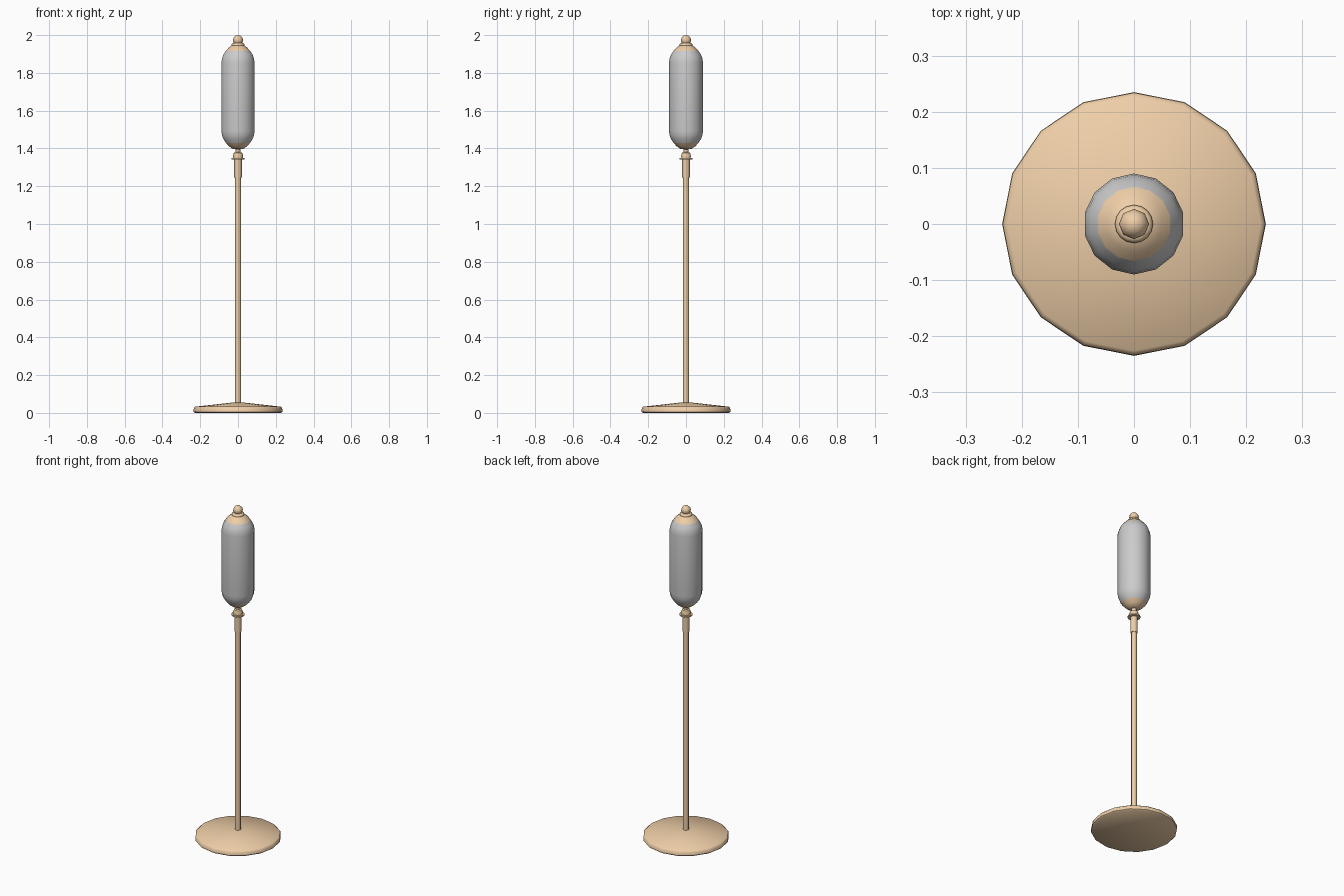
import bpy, bmesh
from math import cos, sin, pi, radians

if "Cube" in bpy.data.objects:
    bpy.data.objects.remove(bpy.data.objects["Cube"])

def material(name, rgb):
    m = bpy.data.materials.new(name)
    m.diffuse_color = (*rgb, 1)
    m.use_nodes = True
    m.node_tree.nodes["Principled BSDF"].inputs["Base Color"].default_value = m.diffuse_color
    return m

BRASS = material("warm_metal", (0.86, 0.62, 0.39))

def lathe(name, profile, sides, mat=None, turn=0.0, angle=50):
    """Spin (radius, height) points around z; radius 0 closes to a point."""
    bm = bmesh.new()
    rings = []
    for r, z in profile:
        if r == 0:
            rings.append([bm.verts.new((0, 0, z))] * sides)
        else:
            rings.append([bm.verts.new((r * cos(turn + 2 * pi * i / sides),
                                        r * sin(turn + 2 * pi * i / sides), z))
                          for i in range(sides)])
    for a, b in zip(rings, rings[1:]):
        for i in range(sides):
            j = (i + 1) % sides
            bm.faces.new(list(dict.fromkeys((a[i], a[j], b[j], b[i]))))
    bmesh.ops.recalc_face_normals(bm, faces=bm.faces)
    me = bpy.data.meshes.new(name)
    bm.to_mesh(me)
    bm.free()
    ob = bpy.data.objects.new(name, me)
    bpy.context.collection.objects.link(ob)
    if mat:
        me.materials.append(mat)
    bpy.ops.object.select_all(action='DESELECT')
    ob.select_set(True)
    bpy.context.view_layer.objects.active = ob
    bpy.ops.object.shade_smooth_by_angle(angle=radians(angle))
    return ob

# weighted foot
lathe("base", [(0, 0), (0.228, 0), (0.235, 0.006), (0.234, 0.026),
               (0.226, 0.033), (0.02, 0.056), (0, 0.056)], 16, BRASS)

# pole and the thicker sleeve at its top
lathe("pole", [(0, 0.05), (0.016, 0.05), (0.016, 1.26), (0, 1.26)], 8, BRASS)
lathe("sleeve", [(0, 1.245), (0.02, 1.245), (0.02, 1.348), (0, 1.348)], 8, BRASS)

# collar under the shade
lathe("collar_flange", [(0, 1.342), (0.035, 1.342), (0.035, 1.35), (0, 1.35)], 16, BRASS)
lathe("collar_knob", [(0, 1.348), (0.026, 1.35), (0.027, 1.362), (0.022, 1.377),
                      (0.013, 1.38), (0.013, 1.402), (0, 1.402)], 10, BRASS)

# capsule shade with a metal cap at each end
def dome(points, top):
    mid = 1.673
    return [(r, mid + (h if top else -h)) for r, h in points]

curve = [(0.066, 0.243), (0.079, 0.224), (0.087, 0.203), (0.09, 0.18)]
cap = [(0, 0.279), (0.03, 0.275), (0.05, 0.261), (0.066, 0.243)]
lathe("shade", dome(curve, False) + dome(curve[::-1], True), 14, None, pi / 2)
for label, top in (("top_cap", True), ("bottom_cap", False)):
    lathe(label, dome(cap, top), 14, BRASS, pi / 2)

# finial ring and ball
lathe("finial_ring", [(0, 1.944), (0.033, 1.944), (0.034, 1.951),
                      (0.028, 1.958), (0, 1.958)], 16, BRASS)
ball = [(0.027 * sin(pi * i / 6), 1.973 - 0.027 * cos(pi * i / 6)) for i in range(1, 6)]
lathe("finial_ball", [(0, 1.946)] + ball + [(0, 2.0)], 8, BRASS)
